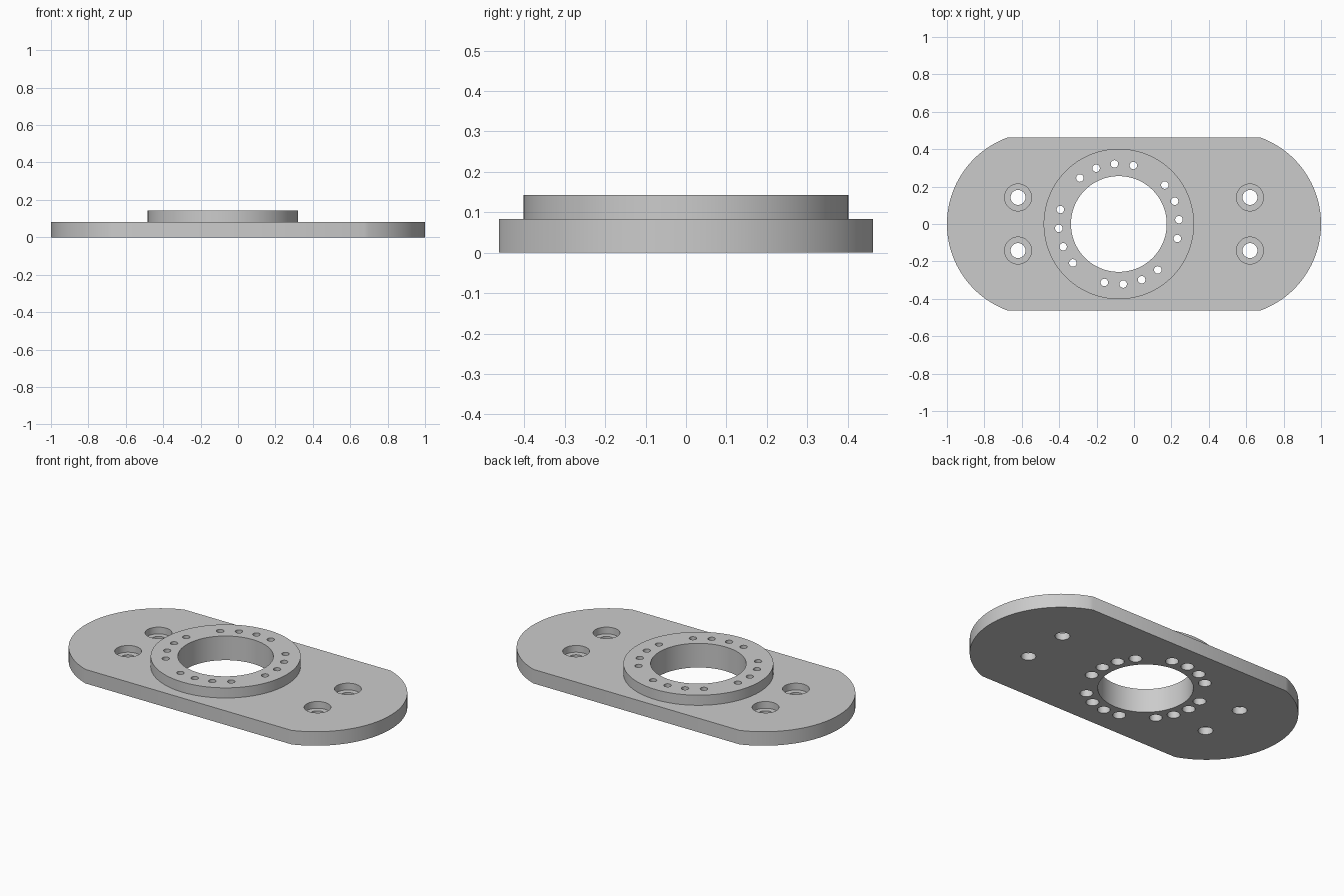
import bpy
import bmesh
from math import sin, cos, asin, pi, radians
from mathutils import Matrix, Vector

if "Cube" in bpy.data.objects:
    bpy.data.objects.remove(bpy.data.objects["Cube"], do_unlink=True)

# Overall dimensions
HALF_WIDTH = 0.463
END_RADIUS = 0.492
PLATE_TOP = 0.083
RING_TOP = 0.143
RING_X = -0.081
PITCH_RADIUS = 0.322

grey = bpy.data.materials.new("light grey metal")
grey.use_nodes = True
grey.diffuse_color = (0.6, 0.6, 0.6, 1)
grey.node_tree.nodes["Principled BSDF"].inputs["Base Color"].default_value = (0.6, 0.6, 0.6, 1)


def new_object(name, bm):
    mesh = bpy.data.meshes.new(name)
    bm.to_mesh(mesh)
    bm.free()
    mesh.materials.append(grey)
    obj = bpy.data.objects.new(name, mesh)
    bpy.context.collection.objects.link(obj)
    return obj


def cylinders(name, centres, radius, bottom, top, segments=48):
    bm = bmesh.new()
    for x, y in centres:
        bmesh.ops.create_cone(bm, cap_ends=True, segments=segments,
                              radius1=radius, radius2=radius, depth=top - bottom,
                              matrix=Matrix.Translation((x, y, (top + bottom) / 2)))
    return new_object(name, bm)


def extrude_outline(name, outline, height):
    bm = bmesh.new()
    face = bm.faces.new([bm.verts.new((x, y, 0)) for x, y in outline])
    result = bmesh.ops.extrude_face_region(bm, geom=[face])
    verts = [v for v in result["geom"] if isinstance(v, bmesh.types.BMVert)]
    bmesh.ops.translate(bm, verts=verts, vec=Vector((0, 0, height)))
    bmesh.ops.recalc_face_normals(bm, faces=bm.faces)
    return new_object(name, bm)


def select_only(obj):
    bpy.ops.object.select_all(action="DESELECT")
    obj.select_set(True)
    bpy.context.view_layer.objects.active = obj


def cut(obj, cutter):
    cutter.hide_render = True
    mod = obj.modifiers.new("cut", "BOOLEAN")
    mod.operation = "DIFFERENCE"
    mod.solver = "EXACT"
    mod.object = cutter
    select_only(obj)
    bpy.ops.object.modifier_apply(modifier=mod.name)
    bpy.data.objects.remove(cutter, do_unlink=True)


# Base plate outline: two arc ends joined by straight sides
sweep = asin(HALF_WIDTH / END_RADIUS)
steps = 48
arc = [sweep * (2 * i / steps - 1) for i in range(steps + 1)]
right_end = [(1 - END_RADIUS + END_RADIUS * cos(a), END_RADIUS * sin(a)) for a in arc]
outline = right_end + [(-x, -y) for x, y in right_end]
plate = extrude_outline("base_plate", outline, PLATE_TOP)

# Raised ring
centre = [(RING_X, 0)]
ring = cylinders("raised_ring", centre, 0.402, PLATE_TOP, RING_TOP, 128)

# Central bore through both parts
for part in (plate, ring):
    cut(part, cylinders("bore_cutter", centre, 0.256, -0.1, 0.3, 128))

# Four groups of four small holes, widened through the plate
angles = [radians(90 * group - 13.9 + 18.05 * i) for group in range(4) for i in range(4)]
small = [(RING_X + PITCH_RADIUS * cos(a), PITCH_RADIUS * sin(a)) for a in angles]
cut(ring, cylinders("ring_hole_cutter", small, 0.02, 0, 0.3, 32))
cut(plate, cylinders("plate_hole_cutter", small, 0.035, -0.1, 0.2, 32))

# Counterbored mounting holes
mounts = [(x, y) for x in (-0.62, 0.62) for y in (-0.142, 0.142)]
cut(plate, cylinders("counterbore_cutter", mounts, 0.072, 0.043, 0.2))
cut(plate, cylinders("mount_hole_cutter", mounts, 0.04, -0.1, 0.2))

for part in (plate, ring):
    select_only(part)
    bpy.ops.object.shade_smooth_by_angle(angle=radians(30))
